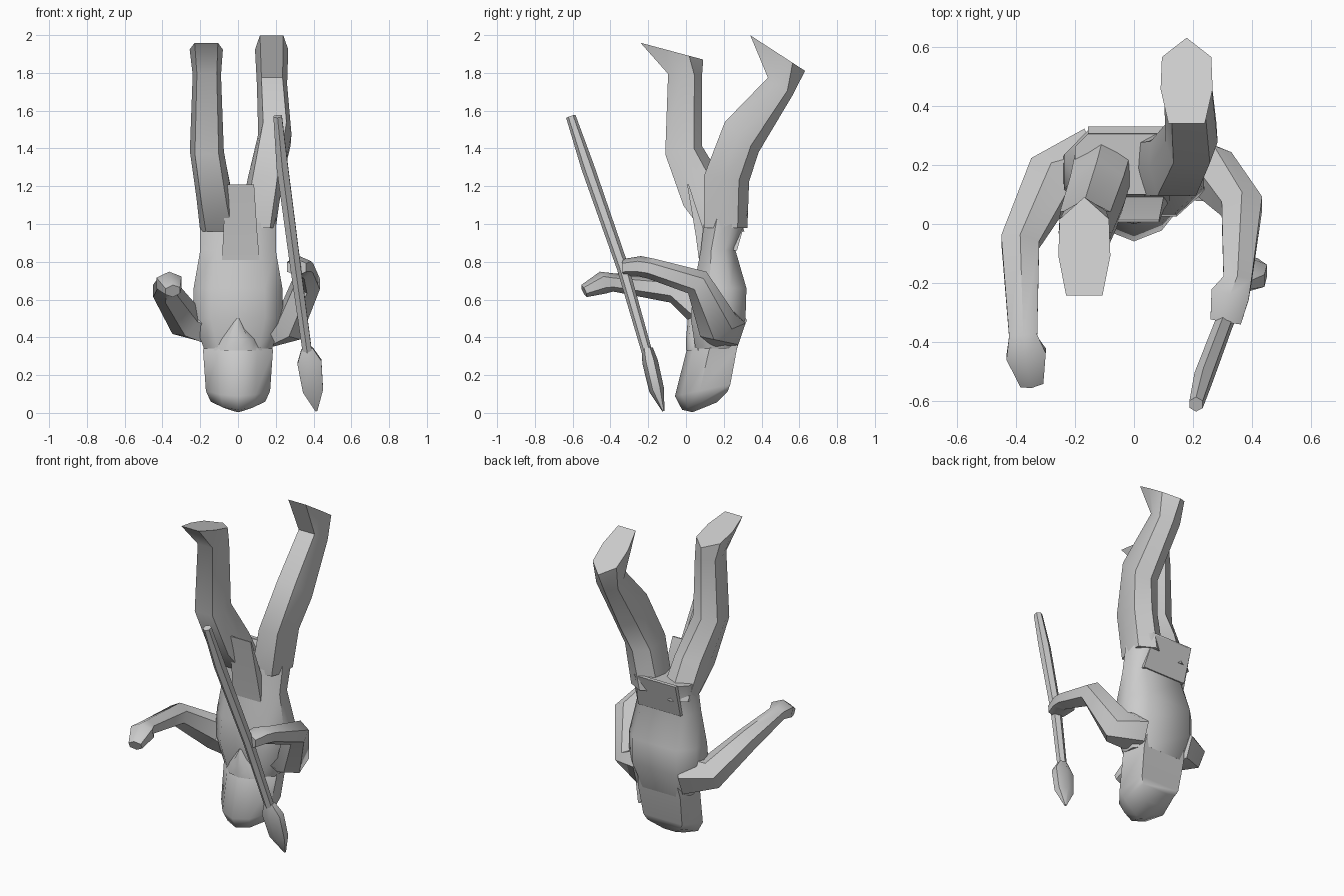
import bpy, bmesh, math
from mathutils import Vector

# unit cross-sections: (sideways, depth)
def ngon(n):
    return [(math.cos(2 * math.pi * (i + .5) / n), math.sin(2 * math.pi * (i + .5) / n)) for i in range(n)]

BODY = [(.6, -1), (1, -.4), (1, .4), (.65, 1), (-.65, 1), (-1, .4), (-1, -.4), (-.6, -1)]
LEG = [(0, 1), (-.95, .55), (-1, -.2), (-.7, -1), (.7, -1), (1, -.2), (.95, .55)]
HEAD = [(0, -1), (.55, -.75), (1, -.1), (.8, 1), (-.8, 1), (-1, -.1), (-.55, -.75)]
RECT = [(1, 1), (-1, 1), (-1, -1), (1, -1)]


def loft(name, rings, shape, tilted=True, angle=50):
    """Skin rings of (x, y, z, rx, ry, tilt); untilted rings follow the path."""
    bm = bmesh.new()
    pts = [Vector(r[:3]) for r in rings]
    loops = []
    for i, r in enumerate(rings):
        rx = r[3]
        ry = r[4] if len(r) > 4 else rx
        if tilted:
            a = math.radians(r[5] if len(r) > 5 else 0)
            u, v = Vector((1, 0, 0)), Vector((0, math.cos(a), math.sin(a)))
        else:
            t = (pts[min(i + 1, len(pts) - 1)] - pts[max(i - 1, 0)]).normalized()
            u = (Vector((1, 0, 0)) - t * t.x).normalized()
            v = t.cross(u)
        loops.append([bm.verts.new(pts[i] + u * rx * a_ + v * ry * b_) for a_, b_ in shape])
    n = len(shape)
    for lo, hi in zip(loops, loops[1:]):
        for k in range(n):
            bm.faces.new((lo[k], lo[(k + 1) % n], hi[(k + 1) % n], hi[k]))
    bm.faces.new(loops[0][::-1])
    bm.faces.new(loops[-1])
    bmesh.ops.recalc_face_normals(bm, faces=bm.faces)
    me = bpy.data.meshes.new(name)
    bm.to_mesh(me)
    bm.free()
    ob = bpy.data.objects.new(name, me)
    bpy.context.collection.objects.link(ob)
    bpy.ops.object.select_all(action='DESELECT')
    ob.select_set(True)
    bpy.context.view_layer.objects.active = ob
    bpy.ops.object.shade_smooth_by_angle(angle=math.radians(angle))
    return ob


# inverted torso, shoulders at the bottom
loft("torso", [(0, .16, .34, .18, .11), (0, .17, .5, .24, .145), (0, .18, .66, .235, .14),
               (0, .17, .86, .2, .092), (0, .215, 1.06, .2, .115, 4)], BODY)

# head with flat back of hair, and beard
loft("head", [(0, .1, .03, .05, .07, 22), (0, .1, .065, .145, .13, 22), (0, .088, .12, .17, .15, 12),
              (0, .135, .33, .185, .135, 4), (0, .17, .43, .17, .12)], HEAD)
loft("beard", [(0, .07, .33, .13, .07), (0, .06, .39, .1, .06), (0, .06, .5, .01, .05)], HEAD)

# legs, each ending in a tilted sole
loft("left_leg", [(-.1, .2, .96, .1, .11), (-.125, .1, 1.15, .095, .125, 25),
                  (-.165, -.012, 1.39, .09, .1, 12), (-.165, -.005, 1.79, .075, .09, -3),
                  (-.168, -.075, 1.915, .088, .172, -15)], LEG)
loft("right_leg", [(.1, .21, .98, .1, .115), (.145, .215, 1.24, .093, .12, -8),
                   (.195, .295, 1.46, .088, .12, -42), (.18, .5, 1.73, .08, .08, -34),
                   (.178, .485, 1.905, .088, .173, -33)], LEG)

# arms
loft("left_arm", [(-.13, .2, .47, .13), (-.28, .15, .49, .1), (-.385, -.06, .65, .075, .07),
                  (-.375, -.38, .69, .055, .048), (-.365, -.44, .69, .078, .06),
                  (-.345, -.54, .645, .045, .035)], ngon(6), False)
loft("right_arm", [(.13, .2, .45, .12), (.27, .17, .46, .09, .11), (.365, .06, .69, .08, .075),
                   (.35, -.19, .765, .055, .055), (.325, -.24, .775, .075, .055),
                   (.31, -.33, .77, .06, .045)], ngon(6), False)

# loincloth panels
loft("front_cloth", [(.015, .09, .8, .1, .02), (.012, .075, .95, .09, .025),
                     (.01, .01, 1.21, .075, .004)], RECT, angle=30)
loft("back_cloth", [(0, .26, .86, .15, .01), (-.02, .318, 1.07, .135, .012)], RECT, angle=30)

# spear shaft and blade
loft("spear_shaft", [(.21, -.61, 1.57, .026), (.235, -.52, 1.3, .035), (.305, -.335, .77, .032),
                     (.37, -.2, .3, .028)], ngon(6), False)
loft("spear_blade", [(.365, -.205, .34, .035, .03), (.378, -.19, .27, .074, .042),
                     (.397, -.155, .12, .062, .04), (.415, -.12, .01, .006, .006)], ngon(6), False)
